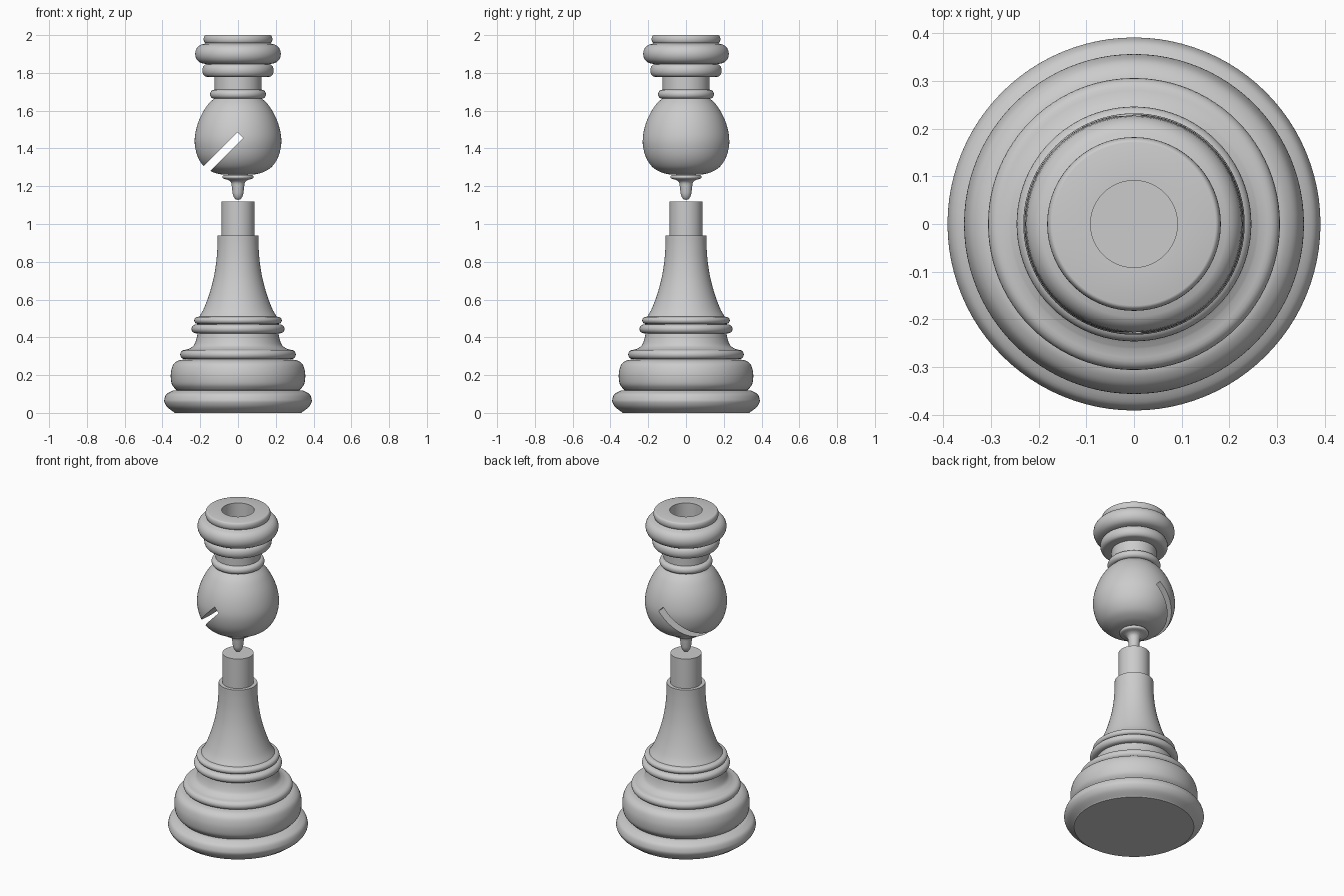
import bpy, bmesh, math

if "Cube" in bpy.data.objects:
    bpy.data.objects.remove(bpy.data.objects["Cube"])

SEGMENTS = 96


def bead(r_in, r_out, z0, z1, n=10):
    """Half-ellipse bulge between two heights."""
    zc, h, w = (z0 + z1) / 2, (z1 - z0) / 2, r_out - r_in
    return [(r_in + w * math.cos(a), zc + h * math.sin(a))
            for a in (-math.pi / 2 + math.pi * i / n for i in range(n + 1))]


def curve(pts, n=5):
    """Smooth curve through a few profile points."""
    p = [pts[0]] + pts + [pts[-1]]
    out = []
    for a, b, c, d in zip(p, p[1:], p[2:], p[3:]):
        for i in range(n):
            t = i / n
            out.append(tuple(0.5 * (2 * b[k] + (c[k] - a[k]) * t
                       + (2 * a[k] - 5 * b[k] + 4 * c[k] - d[k]) * t * t
                       + (3 * b[k] - a[k] - 3 * c[k] + d[k]) * t ** 3) for k in (0, 1)))
    return out + [pts[-1]]


def lathe(name, profile):
    """Revolve an (r, z) profile, starting and ending on the axis, into a solid."""
    bm = bmesh.new()
    rings = []
    for r, z in profile:
        if r < 1e-5:
            rings.append([bm.verts.new((0, 0, z))] * SEGMENTS)
        else:
            rings.append([bm.verts.new((r * math.cos(2 * math.pi * i / SEGMENTS),
                                        r * math.sin(2 * math.pi * i / SEGMENTS), z))
                          for i in range(SEGMENTS)])
    for lo, hi in zip(rings, rings[1:]):
        for i in range(SEGMENTS):
            j = (i + 1) % SEGMENTS
            bm.faces.new(list(dict.fromkeys((lo[i], lo[j], hi[j], hi[i]))))
    bmesh.ops.remove_doubles(bm, verts=bm.verts, dist=1e-5)
    bmesh.ops.recalc_face_normals(bm, faces=bm.faces)
    mesh = bpy.data.meshes.new(name)
    bm.to_mesh(mesh)
    bm.free()
    ob = bpy.data.objects.new(name, mesh)
    bpy.context.collection.objects.link(ob)
    return ob


def smooth(ob):
    bpy.ops.object.select_all(action='DESELECT')
    ob.select_set(True)
    bpy.context.view_layer.objects.active = ob
    bpy.ops.object.shade_smooth_by_angle(angle=math.radians(32))


# Foot, stepped rings, flared stem and joining peg
lower = [(0, 0), (0.335, 0)]
lower += curve([(0.336, 0.002), (0.372, 0.028), (0.388, 0.052), (0.39, 0.072),
                (0.378, 0.1), (0.345, 0.118)])
lower += curve([(0.325, 0.12), (0.347, 0.145), (0.355, 0.175), (0.355, 0.215),
                (0.343, 0.255), (0.318, 0.276), (0.29, 0.282)])
lower += bead(0.28, 0.306, 0.284, 0.334)
lower += curve([(0.262, 0.338), (0.236, 0.355), (0.222, 0.385), (0.214, 0.42)])
lower += bead(0.222, 0.246, 0.421, 0.468)
lower += bead(0.212, 0.232, 0.471, 0.508)
lower += curve([(0.205, 0.51), (0.182, 0.55), (0.155, 0.62), (0.13, 0.71),
                (0.115, 0.8), (0.109, 0.88), (0.108, 0.938)])
lower += [(0.087, 0.938), (0.087, 1.12), (0, 1.12)]
base = lathe("base_and_stem", lower)

# Upside-down head: finial, ball, collar rings and peg socket
upper = curve([(0, 1.128), (0.015, 1.133), (0.027, 1.155), (0.032, 1.19),
               (0.036, 1.218), (0.05, 1.232), (0.07, 1.238)])
upper += bead(0.073, 0.082, 1.239, 1.259, 6)
upper += [(0.05, 1.261)]
upper += curve([(0.085, 1.262), (0.13, 1.273), (0.178, 1.302), (0.213, 1.355),
                (0.229, 1.425), (0.224, 1.49), (0.202, 1.56), (0.165, 1.625), (0.128, 1.663)])
upper += bead(0.127, 0.148, 1.664, 1.71)
upper += [(0.125, 1.712), (0.125, 1.778)]
upper += bead(0.165, 0.189, 1.779, 1.846)
upper += bead(0.18, 0.227, 1.849, 1.953)
upper += bead(0.171, 0.182, 1.957, 2.0)
upper += [(0.091, 2.0), (0.091, 1.8), (0, 1.8)]
head = lathe("head", upper)

# Diagonal slot through the ball
bpy.ops.mesh.primitive_cube_add(size=1, location=(0.013 - 0.2 * math.sqrt(0.5), 0,
                                                  1.471 - 0.2 * math.sqrt(0.5)),
                                rotation=(0, -math.radians(45), 0))
cutter = bpy.context.object
cutter.name = "slot_cutter"
cutter.scale = (0.4, 1, 0.042)
cutter.hide_render = True
cut = head.modifiers.new("slot", 'BOOLEAN')
cut.operation, cut.solver, cut.object = 'DIFFERENCE', 'EXACT', cutter
bpy.context.view_layer.objects.active = head
bpy.ops.object.modifier_apply(modifier=cut.name)
bpy.data.objects.remove(cutter)

for part in (base, head):
    smooth(part)
